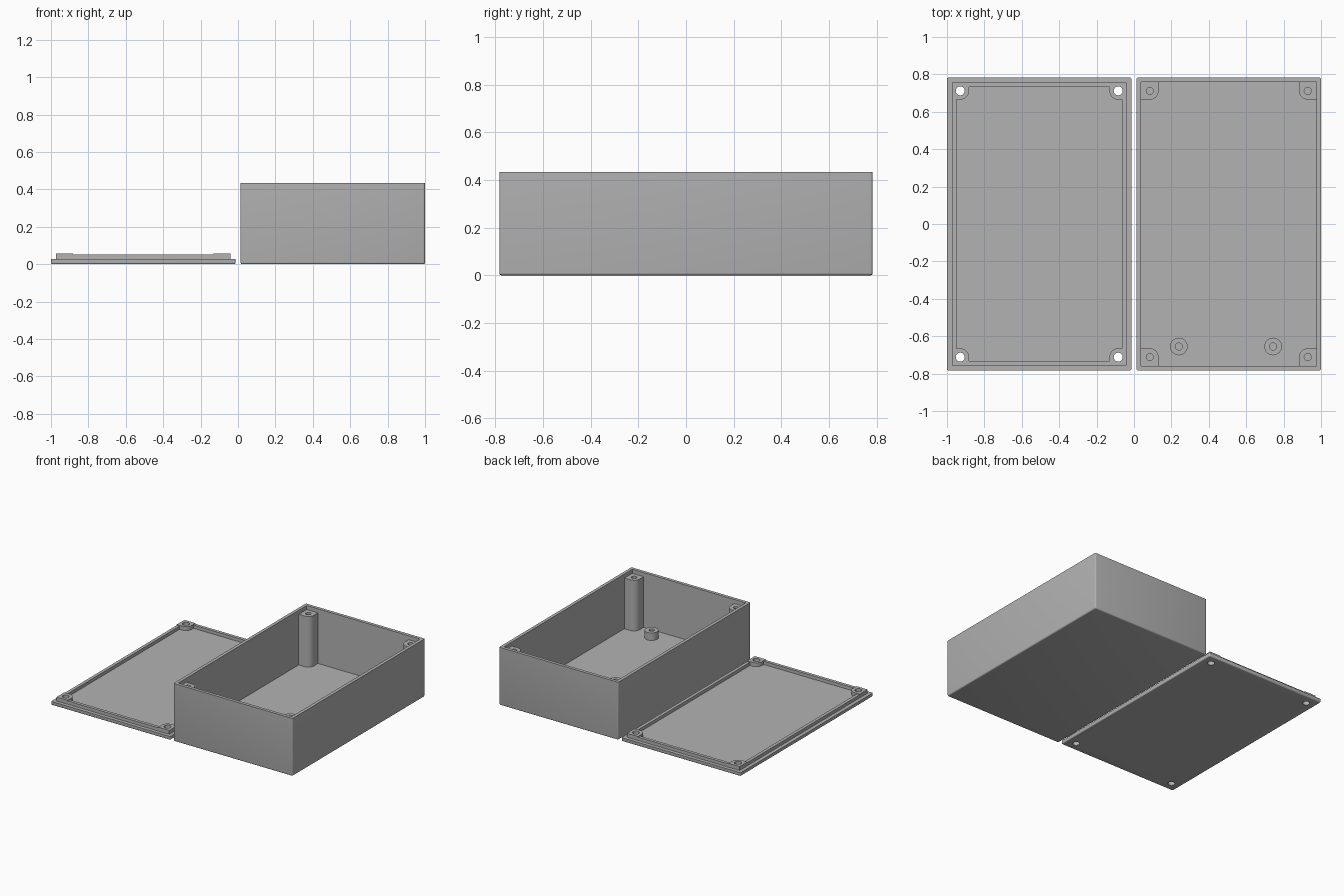
import bpy
import bmesh
from math import cos, sin, pi, radians

if "Cube" in bpy.data.objects:
    bpy.data.objects.remove(bpy.data.objects["Cube"], do_unlink=True)

# Single plastic colour
grey = bpy.data.materials.new("grey_plastic")
grey.use_nodes = True
rgba = (0.45, 0.45, 0.45, 1)
grey.diffuse_color = rgba
grey.node_tree.nodes["Principled BSDF"].inputs["Base Color"].default_value = rgba

# Overall sizes: half width, half depth, centre offset of each half
HW, HD, CX = 0.4933, 0.783, 0.5067
BOX_H, WALL, FLOOR = 0.433, 0.024, 0.024
LEDGE, RIM_TOP, BOSS_TOP = 0.027, 0.051, 0.056
SCREW = 0.071          # screw centre inset from the outer faces
BOSS_R = 0.047
CORNERS = [(sx, sy) for sx in (-1, 1) for sy in (-1, 1)]


def prism(name, pts, z0, z1, bevel=0):
    """Extrude a profile upward, optionally rounding all but the top edges."""
    bm = bmesh.new()
    base = bm.faces.new([bm.verts.new((x, y, z0)) for x, y in pts])
    ext = bmesh.ops.extrude_face_region(bm, geom=[base])
    for v in ext["geom"]:
        if isinstance(v, bmesh.types.BMVert):
            v.co.z = z1
    bmesh.ops.recalc_face_normals(bm, faces=bm.faces)
    if bevel:
        edges = [e for e in bm.edges if min(v.co.z for v in e.verts) < z1 - 1e-5]
        bmesh.ops.bevel(bm, geom=edges, offset=bevel, segments=4,
                        profile=0.5, affect='EDGES')
    mesh = bpy.data.meshes.new(name)
    bm.to_mesh(mesh)
    bm.free()
    mesh.materials.append(grey)
    ob = bpy.data.objects.new(name, mesh)
    bpy.context.collection.objects.link(ob)
    return ob


def rect(cx, inset):
    w, d = HW - inset, HD - inset
    return [(cx - w, -d), (cx + w, -d), (cx + w, d), (cx - w, d)]


def disc(x, y, r, n=32):
    return [(x + r * cos(2 * pi * i / n), y + r * sin(2 * pi * i / n)) for i in range(n)]


def corner_profile(cx, sx, sy, inset):
    """Square pad filling a corner, rounded around the screw on its inner side."""
    reach = SCREW - inset
    pts = [(reach, -BOSS_R), (reach, reach), (-BOSS_R, reach)]
    pts += [(BOSS_R * cos(a), BOSS_R * sin(a))
            for a in (pi + pi / 2 * i / 10 for i in range(11))]
    ox, oy = HW - SCREW, HD - SCREW
    return [(cx + sx * (ox + x), sy * (oy + y)) for x, y in pts]


def cut(target, cutter):
    mod = target.modifiers.new("cut", 'BOOLEAN')
    mod.operation, mod.solver, mod.object = 'DIFFERENCE', 'EXACT', cutter
    bpy.context.view_layer.objects.active = target
    bpy.ops.object.modifier_apply(modifier=mod.name)


def drop(ob):
    bpy.data.objects.remove(ob, do_unlink=True)


parts = []

# Open box
box = prism("box_shell", rect(CX, 0), 0, BOX_H, bevel=0.01)
cavity = prism("cavity_cutter", rect(CX, WALL), FLOOR, BOX_H + 0.1)
cut(box, cavity)
drop(cavity)
parts.append(box)

# Screw posts in the box corners, set below the rim to receive the lid
for i, (sx, sy) in enumerate(CORNERS):
    post = prism(f"corner_post_{i + 1}", corner_profile(CX, sx, sy, 0.015),
                 FLOOR - 0.01, BOX_H - 0.03)
    hole = prism("hole_cutter", disc(CX + sx * (HW - SCREW), sy * (HD - SCREW), 0.019),
                 FLOOR + 0.05, BOX_H)
    cut(post, hole)
    drop(hole)
    parts.append(post)

# Round standoffs on the box floor
for side, sx in (("right", -1), ("left", 1)):
    x, y = CX - 0.015 + sx * 0.252, -0.655
    standoff = prism(f"standoff_{side}", disc(x, y, 0.047), FLOOR - 0.01, 0.08)
    hole = prism("hole_cutter", disc(x, y, 0.019), FLOOR, 0.2)
    cut(standoff, hole)
    drop(hole)
    parts.append(standoff)

# Lid plate with locating rim and corner bosses
plate = prism("lid_plate", rect(-CX, 0), 0, LEDGE, bevel=0.008)
rim = prism("lid_rim", rect(-CX, 0.027), LEDGE - 0.01, RIM_TOP)
inner = prism("rim_cutter", rect(-CX, 0.051), 0, 0.2)
cut(rim, inner)
drop(inner)
parts += [plate, rim]
for i, (sx, sy) in enumerate(CORNERS):
    boss = prism(f"lid_boss_{i + 1}", corner_profile(-CX, sx, sy, 0.0265),
                 LEDGE - 0.01, BOSS_TOP)
    hole = prism("hole_cutter", disc(-CX + sx * (HW - SCREW), sy * (HD - SCREW), 0.024),
                 -0.1, 0.2)
    for ob in (plate, rim, boss):
        cut(ob, hole)
    drop(hole)
    parts.append(boss)

# Smooth the rounds, keep the flat edges crisp
bpy.ops.object.select_all(action='DESELECT')
for ob in parts:
    ob.select_set(True)
bpy.context.view_layer.objects.active = parts[0]
bpy.ops.object.shade_smooth_by_angle(angle=radians(30))
